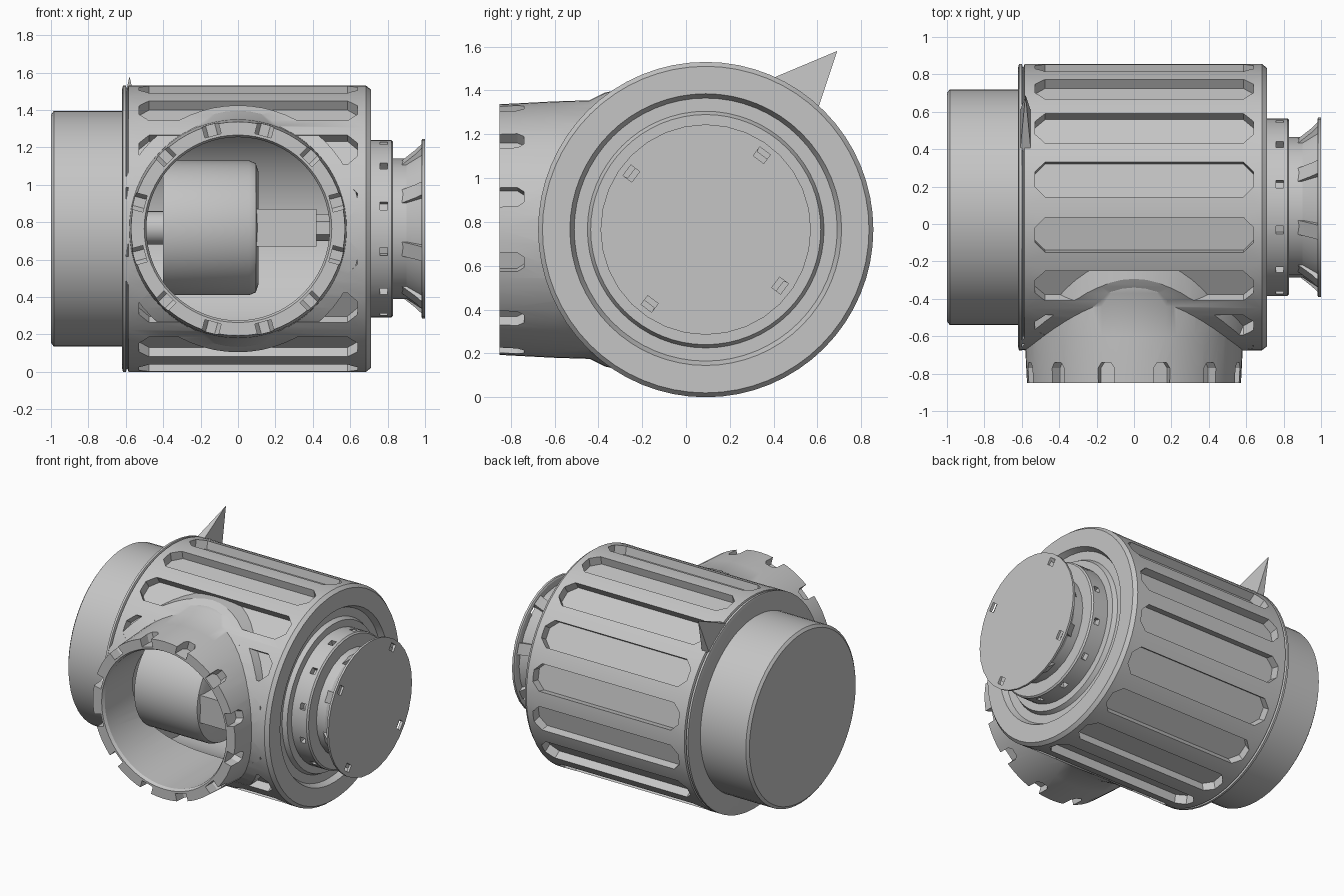
import bpy, bmesh, math
from mathutils import Matrix, Vector

if "Cube" in bpy.data.objects:
    bpy.data.objects.remove(bpy.data.objects["Cube"], do_unlink=True)

CY, CZ = 0.09, 0.765
AXIS_C = Vector((0, CY, CZ))      # centre of the main horizontal axis
PORT_C = Vector((0, 0, CZ))       # centre of the front port

grey = bpy.data.materials.new("plain grey")
grey.use_nodes = True
colour = (0.56, 0.56, 0.56, 1)
grey.diffuse_color = colour
grey.node_tree.nodes["Principled BSDF"].inputs["Base Color"].default_value = colour


def finish(bm, name):
    bmesh.ops.recalc_face_normals(bm, faces=bm.faces[:])
    mesh = bpy.data.meshes.new(name)
    bm.to_mesh(mesh)
    bm.free()
    mesh.materials.append(grey)
    ob = bpy.data.objects.new(name, mesh)
    bpy.context.scene.collection.objects.link(ob)
    return ob


def lathe(name, profile, centre=AXIS_C, axis="X", segs=64):
    """Closed turned solid; profile holds (distance along axis, radius)."""
    turn = Matrix.Rotation(math.pi / 2, 4, "Y" if axis == "X" else "X")
    mat = Matrix.Translation(centre) @ turn
    bm = bmesh.new()
    rings = []
    for d, r in profile:
        rings.append([bm.verts.new(mat @ Vector((
            r * math.cos(math.tau * i / segs), r * math.sin(math.tau * i / segs), d)))
            for i in range(segs)])
    for a, b in zip(rings, rings[1:]):
        for i in range(segs):
            j = (i + 1) % segs
            bm.faces.new((a[i], a[j], b[j], b[i]))
    bm.faces.new(rings[0])
    bm.faces.new(rings[-1])
    return finish(bm, name)


def prism_ring(name, outline, low, high, count, start, centre=AXIS_C, axis="X", tilt=0):
    """Prisms set evenly around an axis, extruded outward from it."""
    bm = bmesh.new()
    for k in range(count):
        angle = math.radians(start) + math.tau * k / count
        mat = (Matrix.Translation(centre) @ Matrix.Rotation(angle, 4, axis)
               @ Matrix.Rotation(tilt, 4, "X"))
        a = [bm.verts.new(mat @ Vector((x, y, low))) for x, y in outline]
        b = [bm.verts.new(mat @ Vector((x, y, high))) for x, y in outline]
        bm.faces.new(a)
        bm.faces.new(b)
        for i in range(len(a)):
            j = (i + 1) % len(a)
            bm.faces.new((a[i], a[j], b[j], b[i]))
    return finish(bm, name)


def combine(target, tool, operation):
    """Apply a boolean and discard the tool object."""
    mod = target.modifiers.new("combine", "BOOLEAN")
    mod.object, mod.operation, mod.solver = tool, operation, "EXACT"
    bpy.context.view_layer.update()
    graph = bpy.context.evaluated_depsgraph_get()
    mesh = bpy.data.meshes.new_from_object(target.evaluated_get(graph))
    target.modifiers.clear()
    target.data = mesh
    bpy.data.objects.remove(tool, do_unlink=True)


def box(name, low, high):
    bm = bmesh.new()
    low, high = Vector(low), Vector(high)
    bmesh.ops.create_cube(bm, size=1, matrix=Matrix.Translation((low + high) / 2)
                          @ Matrix.Diagonal((*(high - low), 1)))
    return finish(bm, name)


# Main housing with a rim seam on one end and a ring recess on the other
housing = lathe("housing", [
    (-0.62, 0.745), (-0.615, 0.765), (-0.6, 0.765), (-0.595, 0.75), (-0.59, 0.75),
    (-0.585, 0.765), (0.685, 0.765), (0.71, 0.745), (0.71, 0.62), (0.67, 0.6),
    (0.67, 0.54), (0.7, 0.525), (0.7, 0.4)])

# Long chamfered grooves around the housing
x0, x1, w, c = -0.53, 0.64, 0.095, 0.055
groove = [(x0, c - w), (x0 + c, -w), (x1 - c, -w), (x1, c - w),
          (x1, w - c), (x1 - c, w), (x0 + c, w), (x0, w - c)]
combine(housing, prism_ring("groove_cutter", groove, 0.7, 0.9, 16, 11.25), "DIFFERENCE")

# Flush saddle that closes the grooves around the front port
saddle = lathe("saddle", [(-0.1, 0.66), (0.8, 0.66)], PORT_C, "Y")
combine(saddle, lathe("saddle_limit", [(-0.6, 0.764), (0.69, 0.764)]), "INTERSECT")
combine(housing, saddle, "UNION")

# Front port with a small flare where it meets the housing
port = lathe("port_tube", [(0, 0.66), (0.2, 0.66), (0.37, 0.625), (0.44, 0.59),
                           (0.6, 0.585), (0.85, 0.572)], PORT_C, "Y")
combine(housing, port, "UNION")

# Hollow interior and port bore
combine(housing, lathe("cavity_cutter", [(-0.52, 0.6), (0.56, 0.6)]), "DIFFERENCE")
combine(housing, lathe("bore_cutter", [(-0.05, 0.49), (0.83, 0.49), (0.9, 0.53)],
                       PORT_C, "Y"), "DIFFERENCE")

# Notches around the port rim
notch = [(-0.045, -0.9), (0.045, -0.9), (0.045, -0.77), (0.025, -0.74),
         (-0.025, -0.74), (-0.045, -0.77)]
combine(housing, prism_ring("notch_cutter", notch, 0.515, 0.7, 12, 15, PORT_C, "Y"),
        "DIFFERENCE")

# Plain end cap on the right side
lathe("end_cap", [(-1, 0.61), (-0.985, 0.63), (-0.6, 0.63)])

# Knob collar with small square holes
collar = lathe("knob_collar", [(0.64, 0.475), (0.82, 0.475), (0.83, 0.465)], segs=48)
hole = [(0.76, -0.022), (0.8, -0.022), (0.8, 0.022), (0.76, 0.022)]
combine(collar, prism_ring("hole_cutter", hole, 0.43, 0.55, 12, 15), "DIFFERENCE")

# Knob neck, supporting ribs and end disc with four openings
lathe("knob_neck", [(0.8, 0.375), (0.9, 0.375), (0.985, 0.43)], segs=24)
rib = [(0.84, 0.34), (0.985, 0.34), (0.985, 0.465), (0.95, 0.43)]
prism_ring("knob_ribs", rib, -0.04, 0.04, 8, 17, tilt=math.pi / 2)
disc = lathe("knob_disc", [(0.98, 0.47), (0.985, 0.48), (1, 0.48)], segs=32)
slot = [(0.9, -0.03), (1.1, -0.03), (1.1, 0.03), (0.9, 0.03)]
combine(disc, prism_ring("slot_cutter", slot, 0.4, 0.45, 4, 53), "DIFFERENCE")

# Inner drum on its shaft, with a square arm and a nut
drum_c = Vector((0, -0.26, 0.77))
lathe("inner_drum", [(-0.4, 0.36), (0.06, 0.36), (0.095, 0.345), (0.11, 0.3)], drum_c)
lathe("inner_shaft", [(-0.54, 0.09), (-0.38, 0.09)], drum_c, segs=24)
box("inner_arm", (0.08, -0.58, 0.67), (0.42, -0.1, 0.87))
lathe("inner_nut", [(0.4, 0.07), (0.58, 0.07)], drum_c, segs=6)

# Pointed fin near the rim seam
bm = bmesh.new()
base = [bm.verts.new(p) for p in ((-0.61, 0.38, 1.45), (-0.61, 0.6, 1.31),
                                  (-0.55, 0.6, 1.31), (-0.55, 0.38, 1.45))]
tip = bm.verts.new((-0.58, 0.69, 1.58))
bm.faces.new(base)
for i in range(4):
    bm.faces.new((base[i], base[(i + 1) % 4], tip))
finish(bm, "pointed_fin")

# Smooth curved surfaces, keep hard edges
bpy.ops.object.select_all(action="DESELECT")
for ob in bpy.context.scene.objects:
    if ob.type == "MESH" and ob.data.materials and ob.data.materials[0] == grey:
        ob.select_set(True)
        bpy.context.view_layer.objects.active = ob
bpy.ops.object.shade_smooth_by_angle(angle=math.radians(25))
